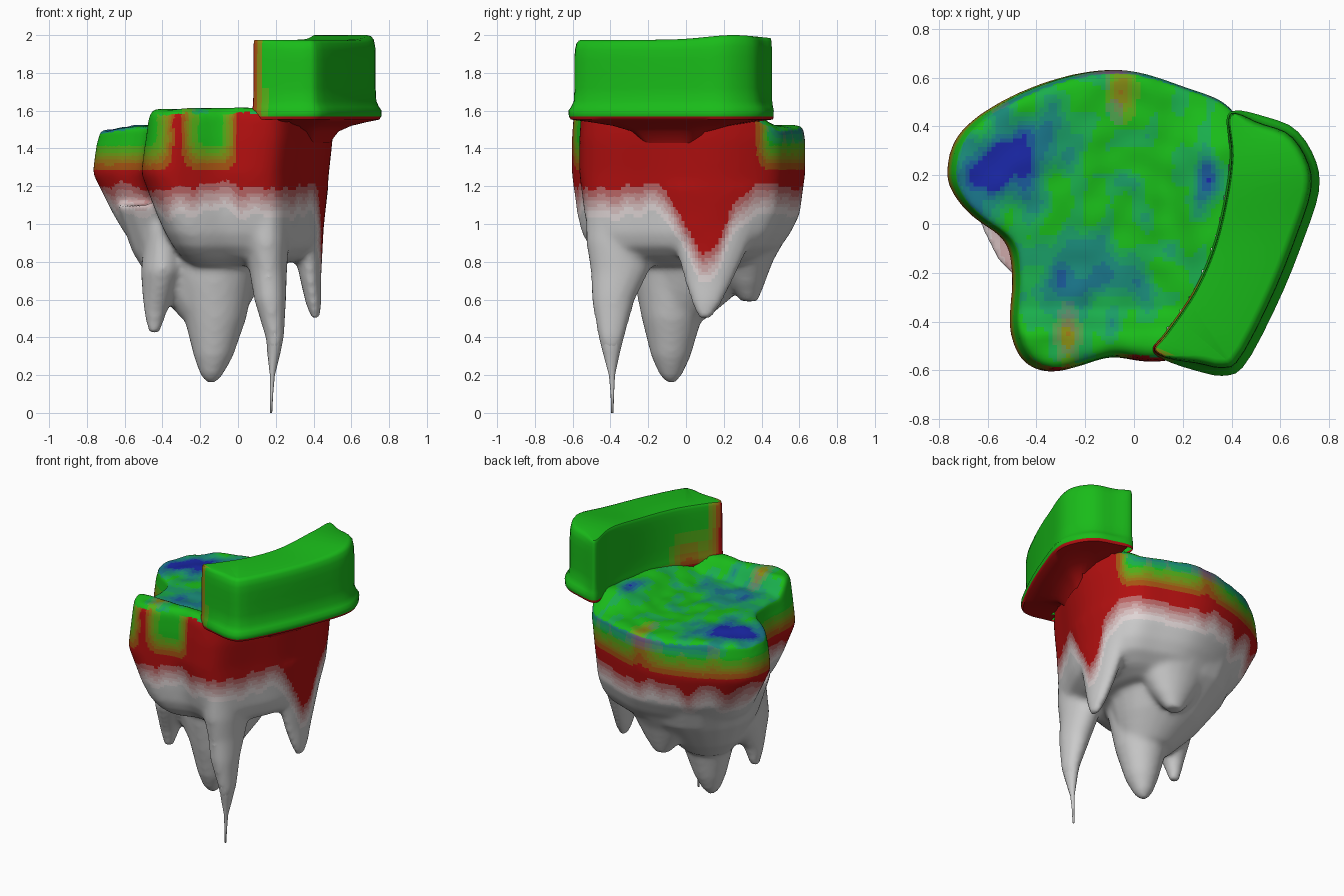
import bpy, bmesh, math
from mathutils import Vector, noise

if "Cube" in bpy.data.objects:
    bpy.data.objects.remove(bpy.data.objects["Cube"])

GREY, RED = Vector((.8, .8, .8)), Vector((.45, .005, .005))
GREEN, BLUE = Vector((.01, .5, .01)), Vector((.01, .02, .38))


def step(a, b, v):
    t = max(0, min(1, (v - a) / (b - a)))
    return t * t * (3 - 2 * t)


def bell(v, mid, width):
    return math.exp(-((v - mid) / width) ** 2)


def smooth_loop(pts, n=5):
    """Closed Catmull-Rom curve through the points."""
    p, out = [Vector(q) for q in pts], []
    for i in range(len(p)):
        a, b, c, d = (p[(i + k) % len(p)] for k in (-1, 0, 1, 2))
        for j in range(n):
            t = j / n
            out.append(.5 * (2 * b + (c - a) * t + (2 * a - 5 * b + 4 * c - d) * t * t
                             + (3 * b - a - 3 * c + d) * t ** 3))
    return out


def inset_outer(loop, d):
    """Inset the ledge loop, fully on its outer side and slightly along its inner curve."""
    out = []
    for i, p in enumerate(loop):
        t = (loop[(i + 2) % len(loop)] - loop[i - 2]).normalized()
        w = .2 + .8 * step(36, 41, i) * step(70, 65, i)
        out.append(p + Vector((-t.y, t.x)) * d * w)
    return out


def inside(c, loop):
    hit = False
    for a, b in zip(loop, loop[1:] + loop[:1]):
        if (a.y > c.y) != (b.y > c.y) and c.x < a.x + (c.y - a.y) / (b.y - a.y) * (b.x - a.x):
            hit = not hit
    return hit


def loft(bm, rings, strip_caps=False):
    """Skin a stack of equal-length rings and cap both ends."""
    vs = [[bm.verts.new(p) for p in r] for r in rings]
    n = len(vs[0])
    for a, b in zip(vs, vs[1:]):
        for i in range(n):
            bm.faces.new((a[i], a[(i + 1) % n], b[(i + 1) % n], b[i]))
    for r in (vs[0], vs[-1]):
        if not strip_caps:
            bm.faces.new(r)
            continue
        h = n // 2                                # long curved cap: rungs from side to side
        bm.faces.new((r[0], r[1], r[n - 1]))
        bm.faces.new((r[h - 1], r[h], r[h + 1]))
        for i in range(1, h - 1):
            bm.faces.new((r[i], r[i + 1], r[n - i - 1], r[n - i]))


def spike(bm, levels, n=20):
    loft(bm, [[(cx + rx * math.cos(a), cy + ry * math.sin(a), z)
               for a in (2 * math.pi * i / n for i in range(n))]
              for z, cx, cy, rx, ry in levels])


def make(name, bm):
    bmesh.ops.recalc_face_normals(bm, faces=bm.faces[:])
    me = bpy.data.meshes.new(name)
    bm.to_mesh(me)
    bm.free()
    ob = bpy.data.objects.new(name, me)
    bpy.context.collection.objects.link(ob)
    bpy.ops.object.select_all(action='DESELECT')
    ob.select_set(True)
    bpy.context.view_layer.objects.active = ob
    return ob


def drop_faces(ob, hidden):
    bm = bmesh.new()
    bm.from_mesh(ob.data)
    bm.normal_update()
    gone = [f for f in bm.faces if hidden(f.calc_center_median(), f.normal)]
    bmesh.ops.delete(bm, geom=gone, context='FACES')
    bm.to_mesh(ob.data)
    bm.free()


def paint(ob, weights):
    """Blend grey > red > green > blue per face, in a few steps."""
    slots = {}
    for f in ob.data.polygons:
        r, g, b = (round(max(0, min(1, w)) * 6) / 6 for w in weights(f.center, f.normal))
        col = GREY.lerp(RED, r).lerp(GREEN, g).lerp(BLUE, b)
        key = tuple(round(c, 3) for c in col)
        if key not in slots:
            mat = bpy.data.materials.new("ground_tint")
            mat.diffuse_color = (*key, 1)
            mat.use_nodes = True
            mat.node_tree.nodes["Principled BSDF"].inputs["Base Color"].default_value = mat.diffuse_color
            ob.data.materials.append(mat)
            slots[key] = len(slots)
        f.material_index = slots[key]


def island_weights(c, n):
    x, y, z = c
    nz = noise.noise(Vector((x * 9 + y * 3, y * 7 - x * 5, 0)))
    if n.z > .5 and z > 1.4:                       # grassy top with blue patches
        blue = (1.3 * bell(x - y * .5, -.66, .2) * bell(y, .25, .2)
                + .8 * bell(x, -.22, .25) * bell(y, -.22, .17)
                + .8 * bell(x, .29, .05) * bell(y, .2, .13) + .55 * nz)
        red = .6 * bell(x, -.05, .05) * bell(y, .54, .1) + .6 * bell(x, -.27, .04) * bell(y, -.45, .1)
        return 1, 1 - red, blue * .9
    edge = 1.12 + .07 * noise.noise(Vector((x * 9, y * 9, 3)))
    edge -= .35 * step(.25, .38, x) * bell(y, .1, .14)
    green = step(1.25, 1.45, z) * (1 - step(-.1, .02, x) * step(.35, .1, y))
    green *= 1 - step(.25, .4, x) * step(.45, .35, y)
    if y < -.3:
        green *= 1 - bell(x, -.32, .07)
    elif y > .3:
        green *= 1 - .7 * bell(x, -.08, .07) - .3 * max(0, nz)
    return step(edge - .12, edge + .12, z), green, .5 * step(1.4, 1.5, z) * step(.4, .5, y)


def ledge_weights(c, n):
    x, y, z = c
    if z < 1.56 or n.z < -.3:
        return 1, 0, 0
    red = step(.16, .07, x) + .8 * bell(y, -.32, .12) * step(.32, .22, x) * step(1.85, 1.6, z)
    return 1, 1 - red - step(1.59, 1.56, z), 0


# Island rock: outline refitted to a box at each height, plus hanging spikes
outline = smooth_loop([(-.77, .22), (-.74, .12), (-.66, .03), (-.53, -.07), (-.5, -.22), (-.51, -.42),
                       (-.46, -.55), (-.36, -.6), (-.25, -.58), (-.1, -.54), (.08, -.56), (.22, -.51),
                       (.34, -.3), (.44, -.1), (.49, .1), (.47, .3), (.38, .48), (.2, .56),
                       (-.05, .63), (-.3, .6), (-.55, .5), (-.72, .37)])
levels = [(1.60, -.70, .46, -.57, .60), (1.57, -.73, .50, -.595, .62), (1.45, -.745, .50, -.605, .63),
          (1.27, -.77, .48, -.605, .63), (1.05, -.66, .46, -.575, .60), (.95, -.60, .45, -.55, .55),
          (.88, -.54, .42, -.51, .50), (.82, -.46, .34, -.44, .42), (.78, -.35, .22, -.34, .34)]
bm = bmesh.new()
loft(bm, [[(x0 + (p.x + .77) / 1.26 * (x1 - x0), y0 + (p.y + .6) / 1.23 * (y1 - y0), z)
           for p in outline] for z, x0, x1, y0, y1 in levels])
# broad cone under the rear, front spike, middle, right fin, left stub, back lump
spike(bm, [(1.1, -.2, .12, .45, .45), (.85, -.18, .1, .38, .38), (.65, -.165, .03, .27, .26),
           (.5, -.14, -.05, .16, .16)])
spike(bm, [(1.15, .14, -.33, .13, .2), (.9, .15, -.34, .12, .19), (.75, .16, -.35, .1, .155),
           (.6, .17, -.385, .085, .115), (.4, .195, -.395, .05, .07), (.32, .19, -.395, .035, .05)])
spike(bm, [(.95, -.12, -.07, .26, .24), (.7, -.125, -.075, .21, .2), (.5, -.12, -.075, .165, .16),
           (.3, -.13, -.08, .105, .105), (.2, -.14, -.08, .06, .06), (.16, -.14, -.08, .025, .025)])
spike(bm, [(1.2, .36, .14, .12, .3), (1.0, .37, .14, .085, .25), (.9, .37, .14, .08, .2),
           (.7, .385, .12, .055, .13), (.58, .4, .11, .042, .08), (.5, .41, .1, .022, .035)])
spike(bm, [(1.25, -.38, -.08, .05, .08), (.98, -.39, -.1, .1, .18), (.75, -.4, -.11, .115, .18),
           (.55, -.435, -.13, .065, .07), (.42, -.445, -.13, .03, .03)])
spike(bm, [(1.0, -.08, .3, .3, .27), (.8, -.06, .3, .22, .16), (.68, -.05, .32, .13, .095),
           (.59, -.05, .335, .055, .045)])
island = make("island_rock", bm)
mod = island.modifiers.new("fuse", 'REMESH')
mod.mode = 'VOXEL'
mod.voxel_size = .018
mod2 = island.modifiers.new("soften", 'SMOOTH')
mod2.factor, mod2.iterations = .5, 10
for m in ("fuse", "soften"):
    bpy.ops.object.modifier_apply(modifier=m)

# Uneven top: raised front lobe and right side, lower left
for v in island.data.vertices:
    x, y, z = v.co
    if z > 1.42:
        h = 1.52 + .09 * step(-.34, -.46, y) * step(-.55, -.45, x) + .08 * step(.1, .33, x) * step(.5, .3, y)
        h = min(h, 1.61) - .02 * step(-.5, -.7, x) + .012 * noise.noise(Vector((x * 9, y * 9, 0)))
        v.co.z = 1.42 + (z - 1.42) * (h - 1.42) / .18
island.data.update()

# Raised ledge overhanging the right side: flange below, rounded wall above
curve = smooth_loop([(.38, .43), (.393, .28), (.37, .1), (.32, -.1), (.24, -.28), (.13, -.44), (.075, -.51),
                     (.12, -.555), (.25, -.6), (.37, -.622), (.46, -.57), (.6, -.3), (.7, -.05), (.757, .13),
                     (.745, .26), (.66, .39), (.52, .445), (.42, .465)])
ledge = curve[87:] + curve[:33]                    # 36 points inside, then 34 matching outside
for k in range(1, 35):
    i, t = divmod(k * 55 / 35, 1)
    ledge.append(curve[32 + int(i)].lerp(curve[33 + int(i)], t))
mid = Vector((.38, -.06))
rings = []
for z, d, s in [(1.43, 0, .28), (1.49, 0, .4), (1.52, 0, .58), (1.54, 0, .8), (1.553, .012, 1), (1.57, .002, 1),
                (1.6, 0, 1), (1.62, .014, 1), (1.65, .028, 1), (1.72, .032, 1), (1.8, .032, 1), (1.87, .032, 1),
                (1.92, .034, 1), (1.955, .042, 1), (1.97, .054, 1), (1.975, .07, 1)]:
    rings.append([(*(mid + (p - mid) * s), z + .025 * step(1.7, 1.97, z) * bell(p.y, .25, .2))
                  for p in inset_outer(ledge, d)])
bm = bmesh.new()
loft(bm, rings, True)
wall = make("raised_ledge", bm)

# Remove the surfaces buried where ledge and rock meet
drop_faces(wall, lambda c, n: c.z < 1.555 and inside(c, outline))
drop_faces(island, lambda c, n: c.z > 1.55 and n.z > .5 and inside(c, inset_outer(ledge, .03)))
paint(wall, ledge_weights)
bpy.ops.object.shade_smooth_by_angle(angle=math.radians(45))
paint(island, island_weights)
island.data.shade_smooth()

# Thin end of the front spike
bm = bmesh.new()
spike(bm, [(.5, .18, -.39, .06, .085), (.4, .195, -.395, .045, .065), (.32, .19, -.395, .035, .045),
           (.2, .182, -.392, .013, .016), (.1, .178, -.39, .008, .009), (0, .175, -.39, .006, .006)], 12)
make("spike_tip", bm)
bpy.ops.object.shade_smooth()
